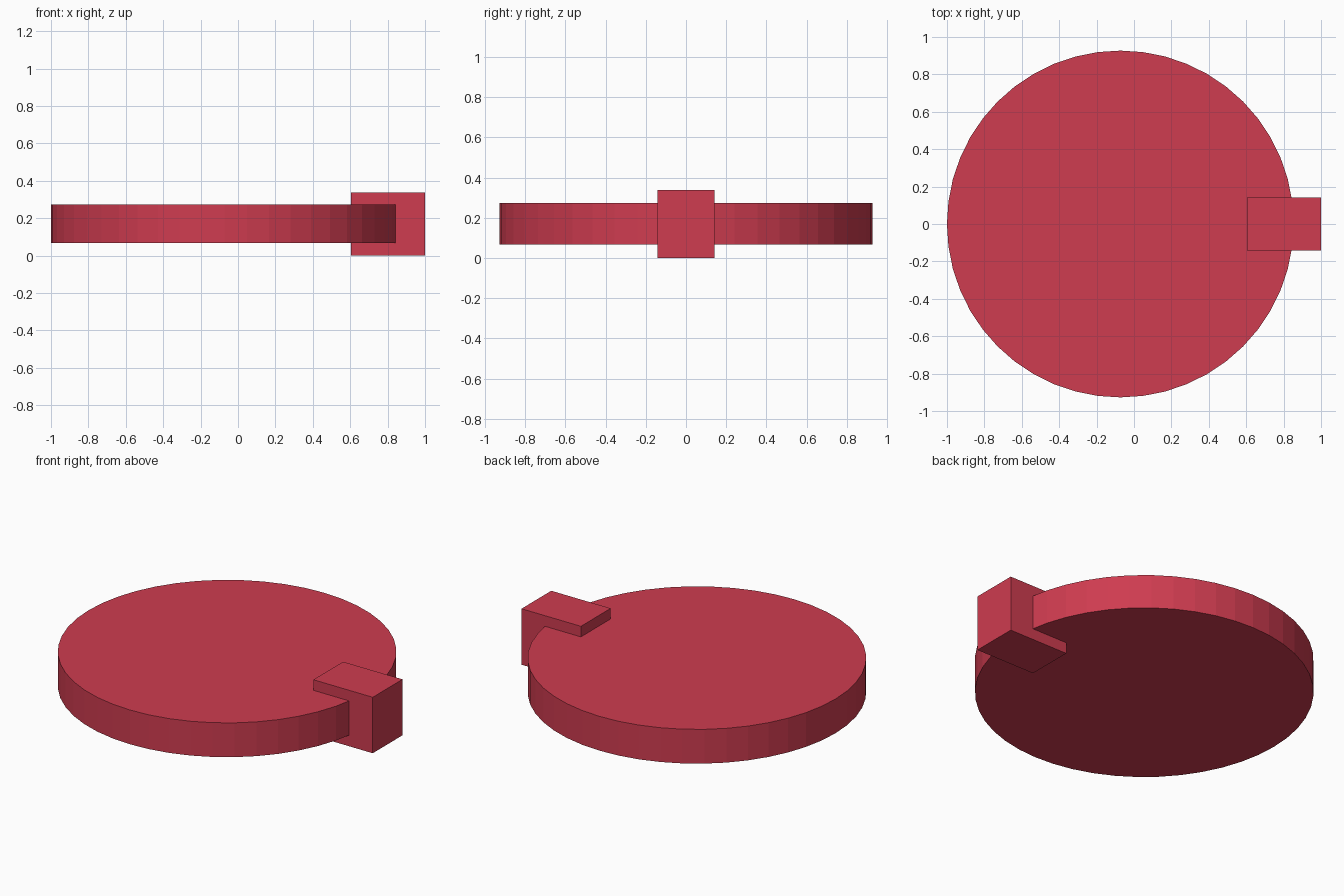
import bpy

if "Cube" in bpy.data.objects:
    bpy.data.objects.remove(bpy.data.objects["Cube"])

# Shared red material
red = bpy.data.materials.new("red")
red.diffuse_color = (0.62, 0.045, 0.08, 1)
red.use_nodes = True
red.node_tree.nodes["Principled BSDF"].inputs["Base Color"].default_value = red.diffuse_color


def finish(obj, name):
    obj.name = name
    obj.data.materials.append(red)


# Flat round disc with faceted rim
bpy.ops.mesh.primitive_cylinder_add(vertices=48, radius=0.927, depth=0.207,
                                    location=(-0.073, 0, 0.1705))
finish(bpy.context.object, "disc")

# Block straddling the rim, standing proud above and below
bpy.ops.mesh.primitive_cube_add(size=1, location=(0.8015, 0, 0.169))
tab = bpy.context.object
tab.dimensions = (0.397, 0.284, 0.338)
bpy.ops.object.transform_apply(location=False, rotation=False, scale=True)
finish(tab, "rim_tab")
